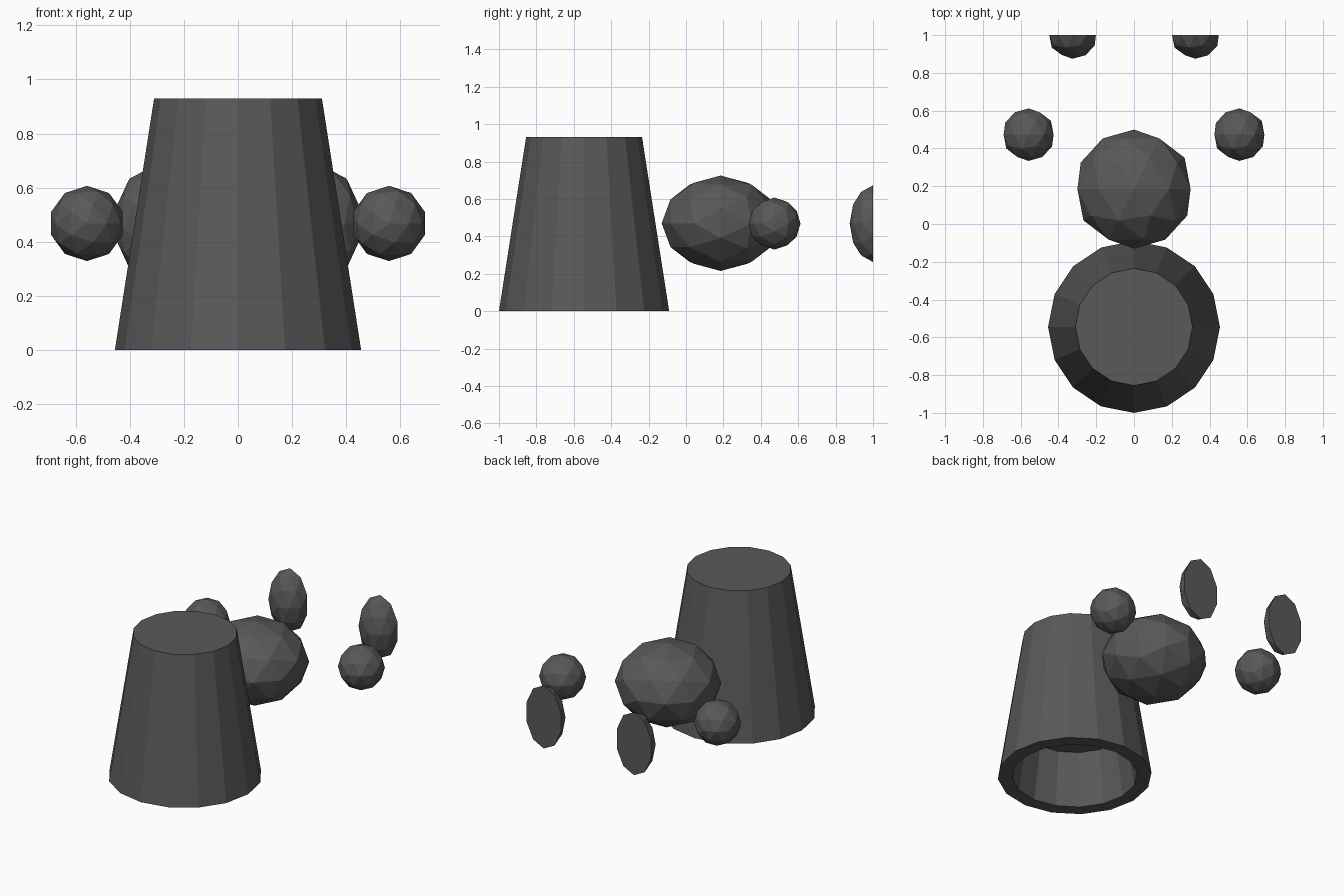
import bpy, bmesh, math
from mathutils import Matrix, Vector

if "Cube" in bpy.data.objects:
    bpy.data.objects.remove(bpy.data.objects["Cube"])

grey = bpy.data.materials.new("dark_grey")
grey.diffuse_color = (0.1, 0.1, 0.1, 1)
grey.use_nodes = True
grey.node_tree.nodes["Principled BSDF"].inputs["Base Color"].default_value = grey.diffuse_color


def finish(name, bm):
    bmesh.ops.recalc_face_normals(bm, faces=bm.faces[:])
    mesh = bpy.data.meshes.new(name)
    bm.to_mesh(mesh)
    bm.free()
    mesh.materials.append(grey)
    obj = bpy.data.objects.new(name, mesh)
    bpy.context.collection.objects.link(obj)
    return obj


def faceted_ball(name, centre, radii, half=False):
    """Low-poly ball with its poles along y; half keeps the front dome, capped."""
    bm = bmesh.new()
    bmesh.ops.create_icosphere(bm, subdivisions=2, radius=1,
                               matrix=Matrix.Rotation(math.pi / 2, 4, 'X'))
    if half:
        bmesh.ops.bisect_plane(bm, geom=bm.verts[:] + bm.edges[:] + bm.faces[:],
                               dist=1e-4, plane_co=(0, 0, 0), plane_no=(0, 1, 0),
                               clear_outer=True)
        rim = [e for e in bm.edges if e.is_boundary]
        bmesh.ops.contextual_create(bm, geom=rim)
    bmesh.ops.scale(bm, vec=Vector(radii), verts=bm.verts[:])
    bmesh.ops.translate(bm, vec=Vector(centre), verts=bm.verts[:])
    return finish(name, bm)


# Tapered body, hollowed from below: (radius, height) from top to inner ceiling
SIDES = 16
profile = [(0.31, 0.93), (0.455, 0), (0.37, 0), (0.317, 0.34)]
bm = bmesh.new()
rings = []
for r, z in profile:
    rings.append([bm.verts.new((r * math.cos(2 * math.pi * i / SIDES),
                                r * math.sin(2 * math.pi * i / SIDES) - 0.545, z))
                  for i in range(SIDES)])
for a, b in zip(rings, rings[1:]):
    for i in range(SIDES):
        j = (i + 1) % SIDES
        bm.faces.new((a[i], a[j], b[j], b[i]))
bm.faces.new(rings[0])
bm.faces.new(rings[-1])
finish("tapered_body", bm)

# Head ball, slightly flattened
faceted_ball("head", (0, 0.185, 0.47), (0.315, 0.315, 0.255))

# Side balls and flat-backed domes, in pairs
for side, x in (("left", -1), ("right", 1)):
    faceted_ball(side + "_ball", (0.558 * x, 0.473, 0.468), (0.139,) * 3)
    faceted_ball(side + "_dome", (0.325 * x, 1.0, 0.468), (0.13, 0.125, 0.205), half=True)
